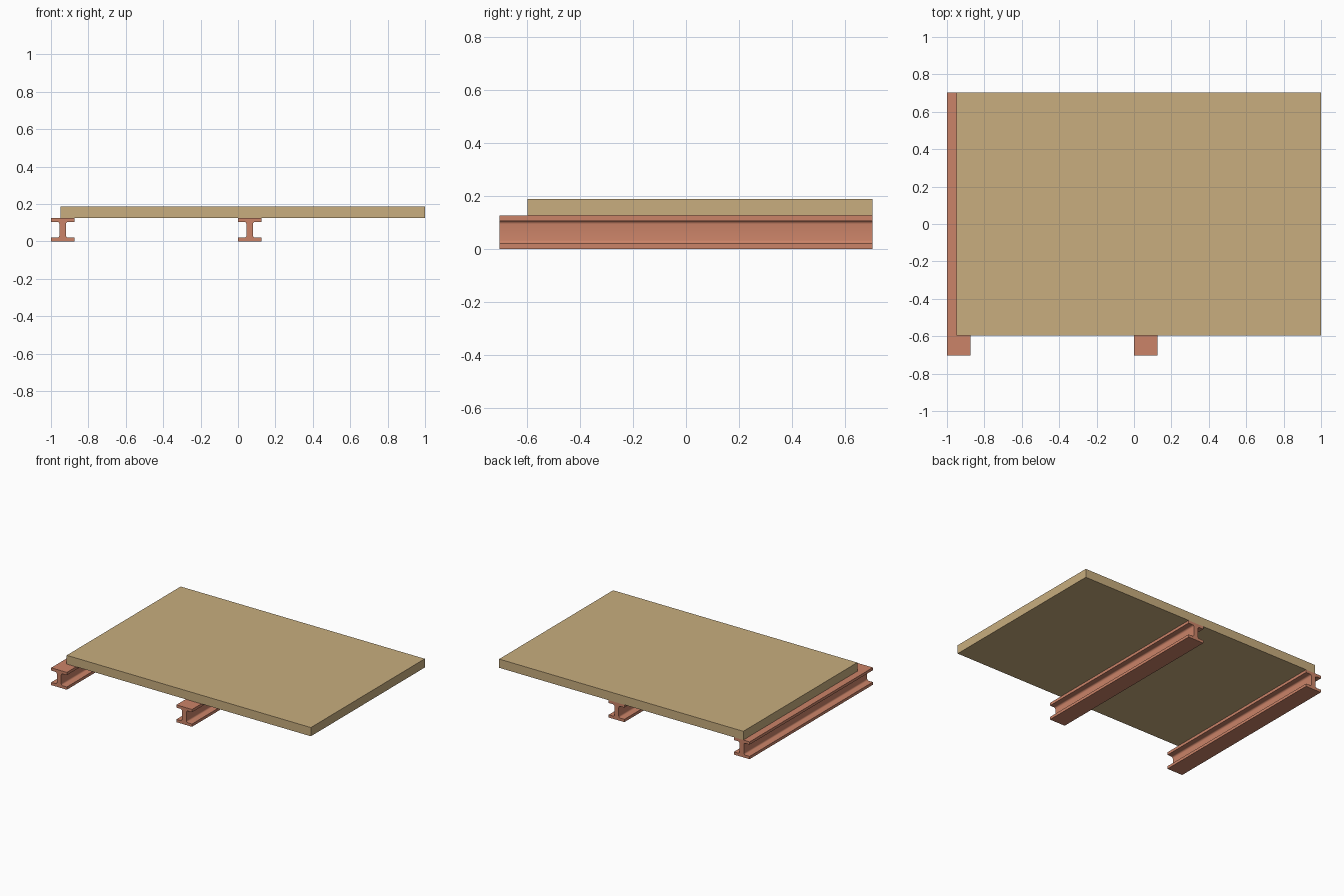
import bpy, bmesh
from math import sin, cos, pi

if "Cube" in bpy.data.objects:
    bpy.data.objects.remove(bpy.data.objects["Cube"])

def material(name, col):
    m = bpy.data.materials.new(name)
    m.diffuse_color = (*col, 1)
    m.use_nodes = True
    m.node_tree.nodes["Principled BSDF"].inputs["Base Color"].default_value = m.diffuse_color
    return m

STEEL = material("red_steel", (0.60, 0.23, 0.14))
DECK = material("tan_deck", (0.58, 0.42, 0.21))

def extrude_y(name, pts, y0, y1, mat):
    """Extrude a closed xz profile along y."""
    bm = bmesh.new()
    face = bm.faces.new([bm.verts.new((x, y0, z)) for x, z in pts])
    ext = bmesh.ops.extrude_face_region(bm, geom=[face])
    moved = [v for v in ext["geom"] if isinstance(v, bmesh.types.BMVert)]
    bmesh.ops.translate(bm, verts=moved, vec=(0, y1 - y0, 0))
    bmesh.ops.recalc_face_normals(bm, faces=bm.faces[:])
    me = bpy.data.meshes.new(name)
    bm.to_mesh(me)
    bm.free()
    me.materials.append(mat)
    ob = bpy.data.objects.new(name, me)
    bpy.context.collection.objects.link(ob)
    return ob

# I-beam section: one quarter with a root fillet, mirrored to all four
W, H, FLANGE, WEB, R = 0.125, 0.125, 0.02, 0.035, 0.012
a, b, c = W / 2, H / 2, WEB / 2
zf = b - FLANGE
quarter = [(a, b), (a, zf)]
for i in range(6):
    t = pi / 2 * i / 5
    quarter.append((c + R - R * sin(t), zf - R + R * cos(t)))
right = quarter + [(x, -z) for x, z in reversed(quarter)]
section = right + [(-x, z) for x, z in reversed(right)]

# Two beams running front to back
for name, x0 in (("left_beam", -1.0), ("middle_beam", 0.0)):
    ob = extrude_y(name, [(x + x0 + a, z + b) for x, z in section],
                   -0.703, 0.703, STEEL)
    bpy.ops.object.select_all(action='DESELECT')
    ob.select_set(True)
    bpy.context.view_layer.objects.active = ob
    bpy.ops.object.shade_smooth_by_angle()

# Deck slab resting on the beams
extrude_y("deck_slab", [(-0.95, H), (1.0, H), (1.0, 0.188), (-0.95, 0.188)],
          -0.597, 0.703, DECK)
